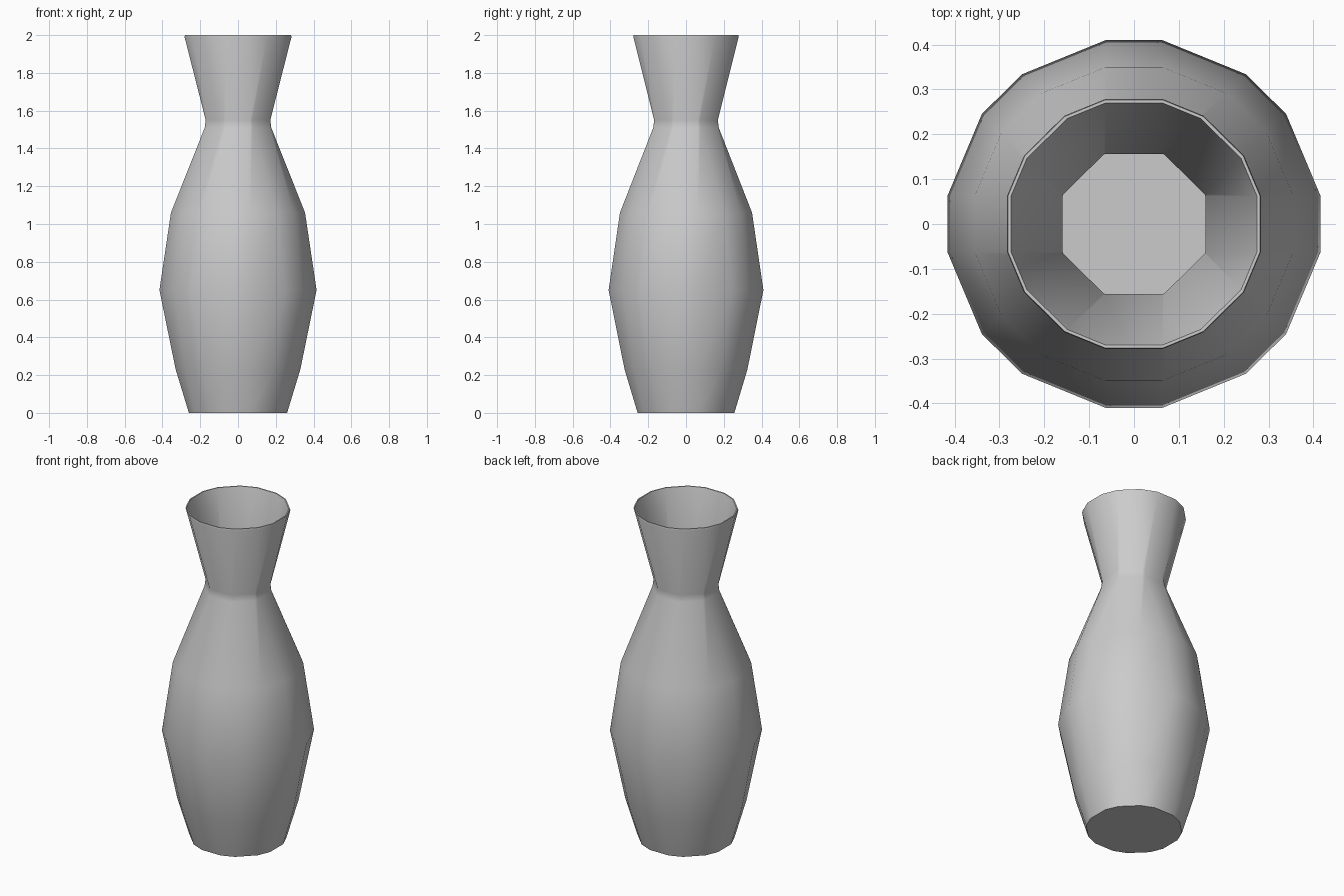
import bpy, bmesh, math

if "Cube" in bpy.data.objects:
    bpy.data.objects.remove(bpy.data.objects["Cube"])

HALF_FLAT = 0.0635   # half width of the eight flats
Y_SCALE = 0.985      # slightly narrower front to back


def ring(bm, d, z):
    """Octagon with evenly bevelled corners; the flats keep a constant width."""
    h = min(HALF_FLAT, d * math.tan(math.pi / 8) * 0.97)
    verts = []
    for i in range(8):
        a = i * math.pi / 4
        c, s = math.cos(a), math.sin(a)
        for t in (-h, h):
            verts.append(bm.verts.new((d * c - t * s, (d * s + t * c) * Y_SCALE, z)))
    return verts


# Profile: outside from base to lip, then down the inside to the floor
outer = [(0.26, 0), (0.33, 0.23), (0.416, 0.65), (0.355, 1.06),
         (0.176, 1.51), (0.171, 1.55), (0.283, 1.99)]
lip = [(0.281, 2.0), (0.274, 2.0)]
inner = [(0.270, 1.985), (0.159, 1.55), (0.164, 1.505), (0.344, 1.055),
         (0.404, 0.65), (0.318, 0.23), (0.252, 0.012)]

bm = bmesh.new()
rings = [ring(bm, d, z) for d, z in outer + lip + inner]
for a, b in zip(rings, rings[1:]):
    n = len(a)
    for i in range(n):
        j = (i + 1) % n
        bm.faces.new((a[i], a[j], b[j], b[i]))

# Underside and inner floor
bm.faces.new(rings[0][::-1])
bm.faces.new(rings[-1])
bmesh.ops.recalc_face_normals(bm, faces=bm.faces)

mesh = bpy.data.meshes.new("vase")
bm.to_mesh(mesh)
bm.free()
vase = bpy.data.objects.new("vase", mesh)
bpy.context.collection.objects.link(vase)

# Smooth body with crisp lip and base edges
bpy.context.view_layer.objects.active = vase
vase.select_set(True)
bpy.ops.object.shade_smooth_by_angle(angle=math.radians(40))
